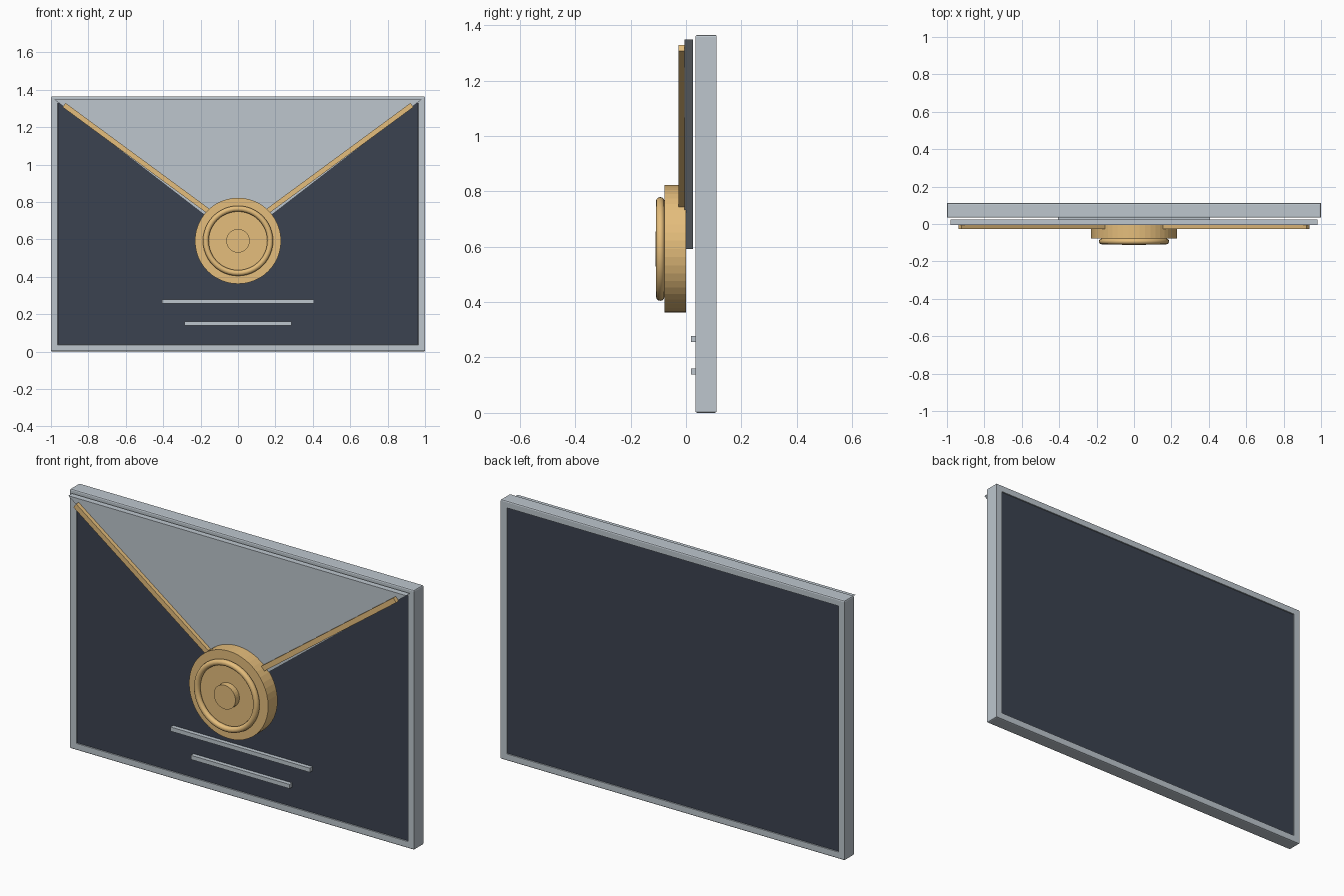
import bpy, bmesh, math
from mathutils import Matrix, Vector

cube = bpy.data.objects.get("Cube")
if cube:
    bpy.data.objects.remove(cube, do_unlink=True)


def material(name, color):
    mat = bpy.data.materials.new(name)
    mat.use_nodes = True
    mat.diffuse_color = (*color, 1)
    mat.node_tree.nodes["Principled BSDF"].inputs["Base Color"].default_value = (*color, 1)
    return mat


silver = material("silver grey", (0.51, 0.565, 0.615))
navy = material("dark slate", (0.044, 0.054, 0.08))
gold = material("warm gold", (0.78, 0.51, 0.2))


def finish(name, bm, *mats):
    bmesh.ops.recalc_face_normals(bm, faces=bm.faces)
    mesh = bpy.data.meshes.new(name)
    bm.to_mesh(mesh)
    bm.free()
    for mat in mats:
        mesh.materials.append(mat)
    obj = bpy.data.objects.new(name, mesh)
    bpy.context.collection.objects.link(obj)
    return obj


def box_mesh(size, center, angle=0):
    bm = bmesh.new()
    bmesh.ops.create_cube(bm, size=1, matrix=Matrix.Translation(center)
                          @ Matrix.Rotation(angle, 4, 'Y')
                          @ Matrix.Diagonal((*size, 1)))
    return bm


SEAL_Z = 0.592


def disc(name, radius, y_front, y_back, segments=48):
    bm = bmesh.new()
    bmesh.ops.create_cone(
        bm, cap_ends=True, segments=segments, radius1=radius, radius2=radius,
        depth=y_back - y_front,
        matrix=Matrix.Translation((0, (y_front + y_back) / 2, SEAL_Z))
        @ Matrix.Rotation(math.pi / 2, 4, 'X'))
    return finish(name, bm, gold)


# Envelope body: rim with recessed dark panels front and back
bm = box_mesh((2, 0.077, 1.365), (0, 0.0725, 0.6825))
for face in [f for f in bm.faces if abs(f.normal.y) > 0.9]:
    bmesh.ops.inset_region(bm, faces=[face], thickness=0.036, use_even_offset=True)
    bmesh.ops.inset_region(bm, faces=[face], thickness=0.0005, depth=-0.006,
                           use_even_offset=True)
corners = [e for e in bm.edges if all(abs(v.co.x) > 0.99 for v in e.verts)
           and abs(e.verts[0].co.z - e.verts[1].co.z) < 0.01]
bmesh.ops.bevel(bm, geom=corners, offset=0.007, segments=2, profile=0.5, affect='EDGES')
bm.normal_update()
for face in bm.faces:
    inner = all(abs(v.co.x) < 0.97 for v in face.verts)
    face.material_index = 1 if inner and abs(face.normal.y) > 0.9 else 0
finish("envelope_body", bm, silver, navy)

# Triangular flap
bm = bmesh.new()
tri = bm.faces.new([bm.verts.new(p) for p in
                    ((-0.982, -0.006, 1.348), (0, -0.006, SEAL_Z), (0.982, -0.006, 1.348))])
new = bmesh.ops.extrude_face_region(bm, geom=[tri])["geom"]
bmesh.ops.translate(bm, vec=(0, 0.031, 0), verts=[v for v in new if isinstance(v, bmesh.types.BMVert)])
finish("flap", bm, silver)

# Gold trim along both flap edges
for side, label in ((1, "left"), (-1, "right")):
    a, b = Vector((0.162 * side, -0.0165, 0.753)), Vector((0.93 * side, -0.0165, 1.318))
    d = b - a
    finish(label + "_flap_trim",
           box_mesh((d.length, 0.021, 0.027), (a + b) / 2, -math.atan2(d.z, d.x)), gold)

# Seal: disc, raised ring and centre button
disc("seal_disc", 0.23, -0.078, 0)
disc("seal_button", 0.063, -0.111, -0.07, 32)
bpy.ops.mesh.primitive_torus_add(major_radius=0.172, minor_radius=0.0155,
                                 major_segments=48, minor_segments=12,
                                 location=(0, -0.093, SEAL_Z), rotation=(math.pi / 2, 0, 0))
ring = bpy.context.object
ring.name = "seal_ring"
ring.data.materials.append(gold)
bpy.ops.object.shade_smooth()

# Address lines
for name, width, z in (("upper_address_line", 0.81, 0.267), ("lower_address_line", 0.574, 0.15)):
    finish(name, box_mesh((width, 0.028, 0.022), (0, 0.032, z)), silver)
